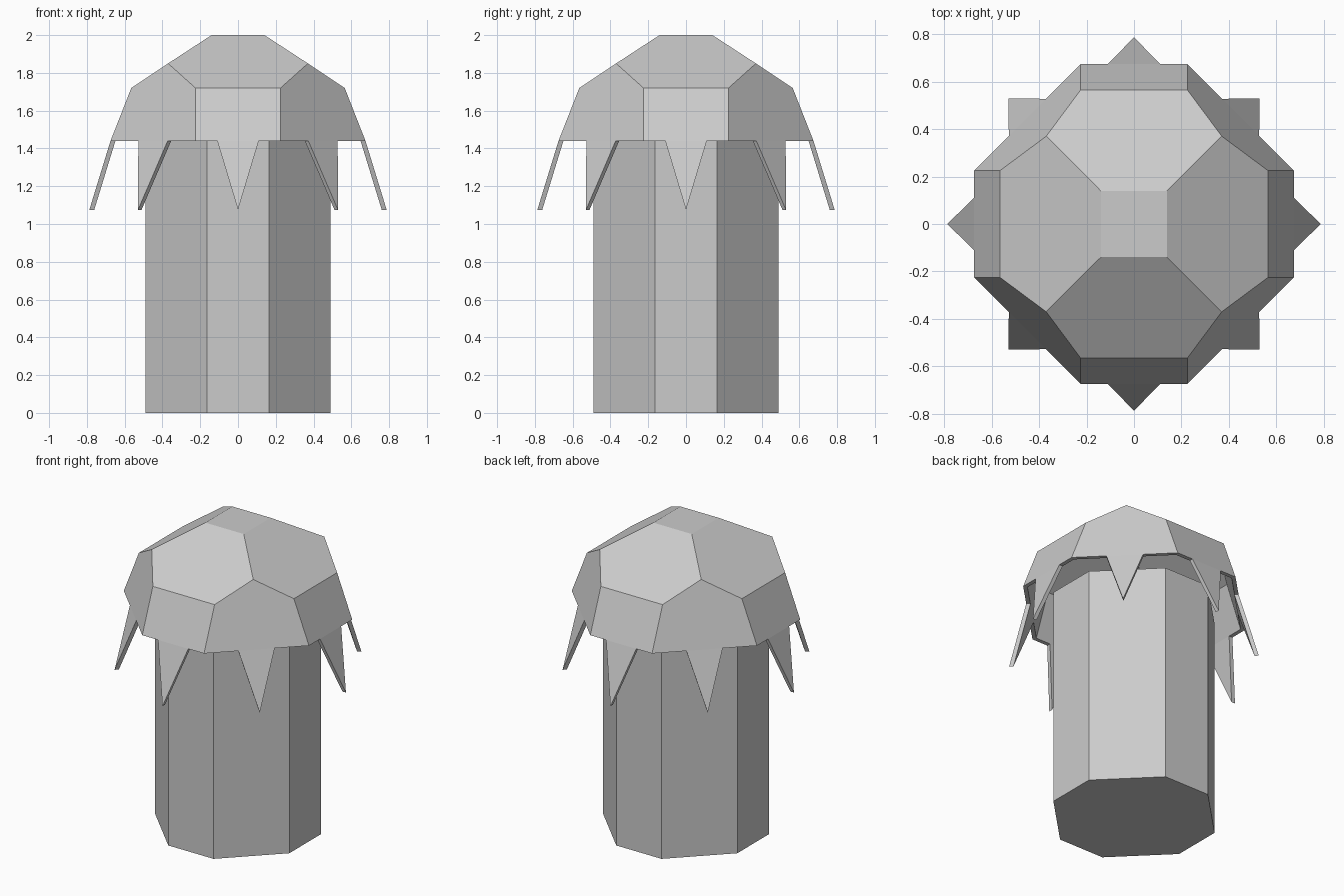
import bpy, bmesh, math
from mathutils import Vector, Matrix

if "Cube" in bpy.data.objects:
    bpy.data.objects.remove(bpy.data.objects["Cube"])

RIM, WALL = 1.44, 0.026


def make_object(name, polys):
    """Build a welded, flat-shaded mesh from lists of corner points."""
    bm = bmesh.new()
    for poly in polys:
        bm.faces.new([bm.verts.new(p) for p in poly])
    bmesh.ops.remove_doubles(bm, verts=bm.verts, dist=0.0005)
    bmesh.ops.recalc_face_normals(bm, faces=bm.faces)
    mesh = bpy.data.meshes.new(name)
    bm.to_mesh(mesh)
    bm.free()
    obj = bpy.data.objects.new(name, mesh)
    bpy.context.collection.objects.link(obj)
    return obj


def turned(polys, degrees):
    rot = Matrix.Rotation(math.radians(degrees), 4, 'Z')
    return [[rot @ Vector(p) for p in poly] for poly in polys]


def prism(front, back):
    """Closed solid between two matching outlines."""
    n = len(front)
    return [front, back] + [[front[i], front[(i + 1) % n], back[(i + 1) % n], back[i]]
                            for i in range(n)]


# Pillar: square with chamfered corners
a, b = 0.165, 0.49
outline = [(a, -b), (b, -a), (b, a), (a, b), (-a, b), (-b, a), (-b, -a), (-a, -b)]
make_object("pillar", prism([(x, y, 0) for x, y in outline],
                            [(x, y, RIM) for x, y in outline]))

# Faceted hollow cap: one quarter, repeated four times
t, c, s, e, r = 0.14, 0.37, 0.225, 0.565, 0.675
quarter = [
    [(t, -t, 2), (t, t, 2), (c, c, 1.85), (e, s, 1.72), (e, -s, 1.72), (c, -c, 1.85)],
    [(e, -s, 1.72), (e, s, 1.72), (r, s, RIM), (r, -s, RIM)],
    [(c, c, 1.85), (s, e, 1.72), (s, r, RIM), (r, s, RIM), (e, s, 1.72)],
]
outer = [[(t, t, 2), (-t, t, 2), (-t, -t, 2), (t, -t, 2)]]
for k in range(4):
    outer += turned(quarter, 90 * k)

# Inner skin is the outer one shrunk towards the rim centre
shrink = 1 - WALL / r


def inset(p):
    return Vector((p[0] * shrink, p[1] * shrink, RIM + (p[2] - RIM) * shrink))


inner = [[inset(p) for p in poly] for poly in outer]
rim_edges = [[(r, -s, RIM), (r, s, RIM)], [(r, s, RIM), (s, r, RIM)]]
rim = []
for k in range(4):
    for p, q in turned(rim_edges, 90 * k):
        rim.append([p, q, inset(q), inset(p)])
make_object("cap", outer + inner + rim)

# Eight pointed flaps hanging from the rim
for k in range(8):
    d = r if k % 2 == 0 else (r + s) / math.sqrt(2)
    face = [(d, -0.11, RIM), (d, 0.11, RIM), (d + 0.112, 0, 1.075)]
    back = [(x - WALL, y, z) for x, y, z in face]
    make_object(f"flap_{k + 1}", turned(prism(face, back), 45 * k))
